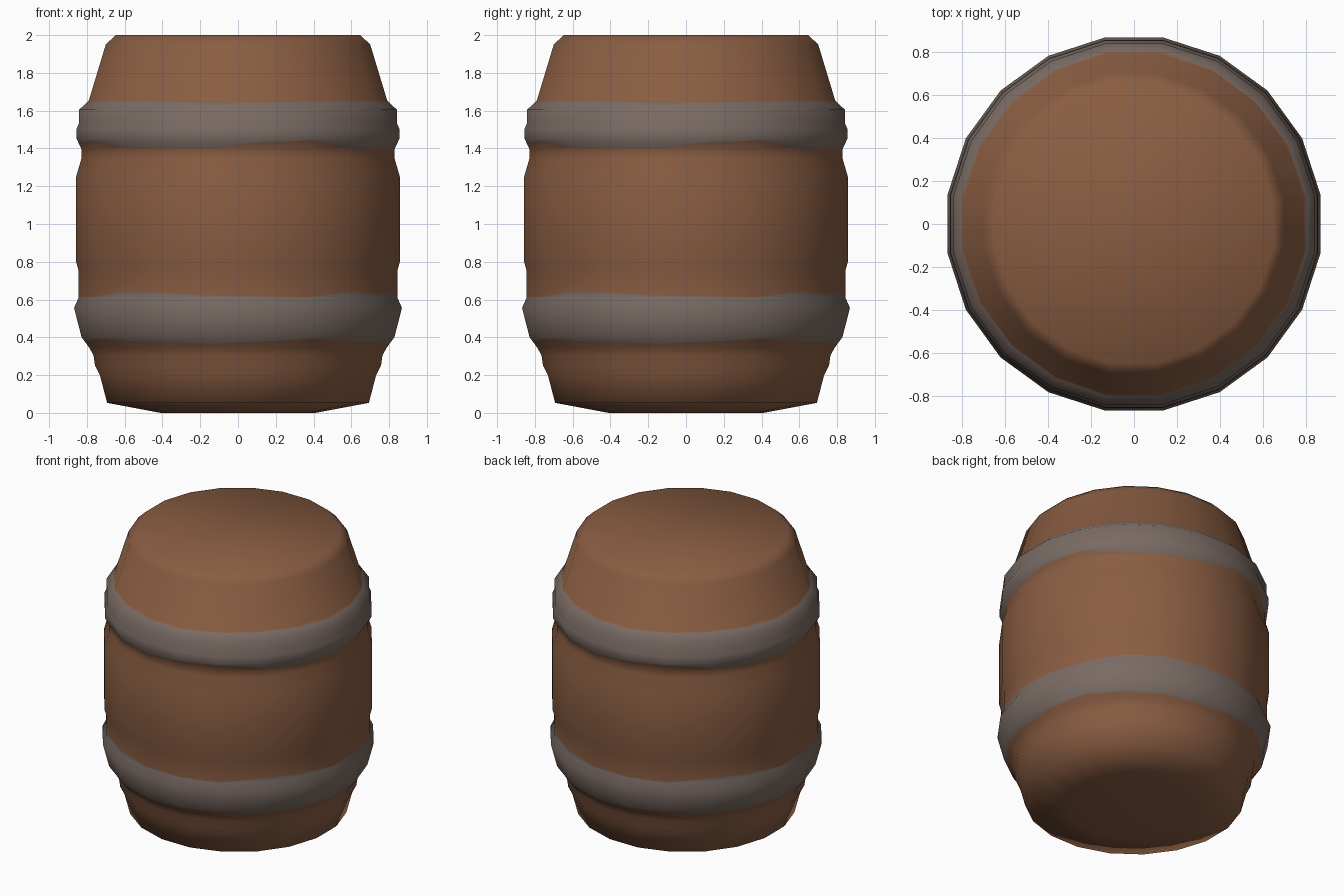
import bpy, bmesh, math

default = bpy.data.objects.get("Cube")
if default:
    bpy.data.objects.remove(default)


def make_material(name, color):
    mat = bpy.data.materials.new(name)
    mat.use_nodes = True
    mat.diffuse_color = (*color, 1)
    mat.node_tree.nodes["Principled BSDF"].inputs["Base Color"].default_value = (*color, 1)
    return mat


wood = make_material("brown wood", (0.253, 0.110, 0.055))
iron = make_material("grey iron", (0.195, 0.148, 0.128))

SIDES = 20
FLAT = math.cos(math.pi / SIDES)   # half width across flats to corner radius

# Barrel outline: (half width, height) from bottom to top
profile = [
    (0.41, 0.0), (0.693, 0.053), (0.73, 0.196), (0.757, 0.25), (0.765, 0.305),
    (0.787, 0.345), (0.828, 0.40), (0.868, 0.556), (0.844, 0.61), (0.844, 0.753),
    (0.857, 0.80), (0.857, 1.25), (0.828, 1.35), (0.83, 1.40), (0.854, 1.45),
    (0.854, 1.505), (0.841, 1.535), (0.841, 1.605), (0.79, 1.653),
    (0.70, 1.95), (0.648, 2.0),
]

# Uneven hoop borders: heights over one quarter turn, repeated four times
borders = [
    [0.38, 0.375, 0.365, 0.375, 0.39],
    [0.64, 0.635, 0.62, 0.616, 0.613],
    [1.405, 1.403, 1.405, 1.43, 1.44],
    [1.65, 1.648, 1.642, 1.643, 1.648],
]


def half_width(z):
    for (w0, z0), (w1, z1) in zip(profile, profile[1:]):
        if z0 <= z <= z1:
            return w0 + (w1 - w0) * (z - z0) / (z1 - z0)


# Every ring is a quarter-turn list of heights; borders slot in between
rings = [([z] * 5, False) for _, z in profile] + [(b, True) for b in borders]
rings.sort(key=lambda ring: sum(ring[0]))

# Barrel body
bm = bmesh.new()
loops = []
for heights, _ in rings:
    loop = []
    for i in range(SIDES):
        angle = math.radians(45) + i * math.tau / SIDES
        z = heights[i % 5]
        r = half_width(z) / FLAT
        loop.append(bm.verts.new((r * math.cos(angle), r * math.sin(angle), z)))
    loops.append(loop)

# Walls, switching colour at each hoop border
in_hoop = False
for k in range(len(loops) - 1):
    if rings[k][1]:
        in_hoop = not in_hoop
    low, high = loops[k], loops[k + 1]
    for i in range(SIDES):
        j = (i + 1) % SIDES
        face = bm.faces.new((low[i], low[j], high[j], high[i]))
        face.material_index = int(in_hoop)

# Lid and base
bm.faces.new(loops[-1])
bm.faces.new(loops[0][::-1])
for face in bm.faces:
    face.smooth = True

mesh = bpy.data.meshes.new("barrel")
bm.to_mesh(mesh)
bm.free()
mesh.materials.append(wood)
mesh.materials.append(iron)
barrel = bpy.data.objects.new("barrel", mesh)
bpy.context.collection.objects.link(barrel)
